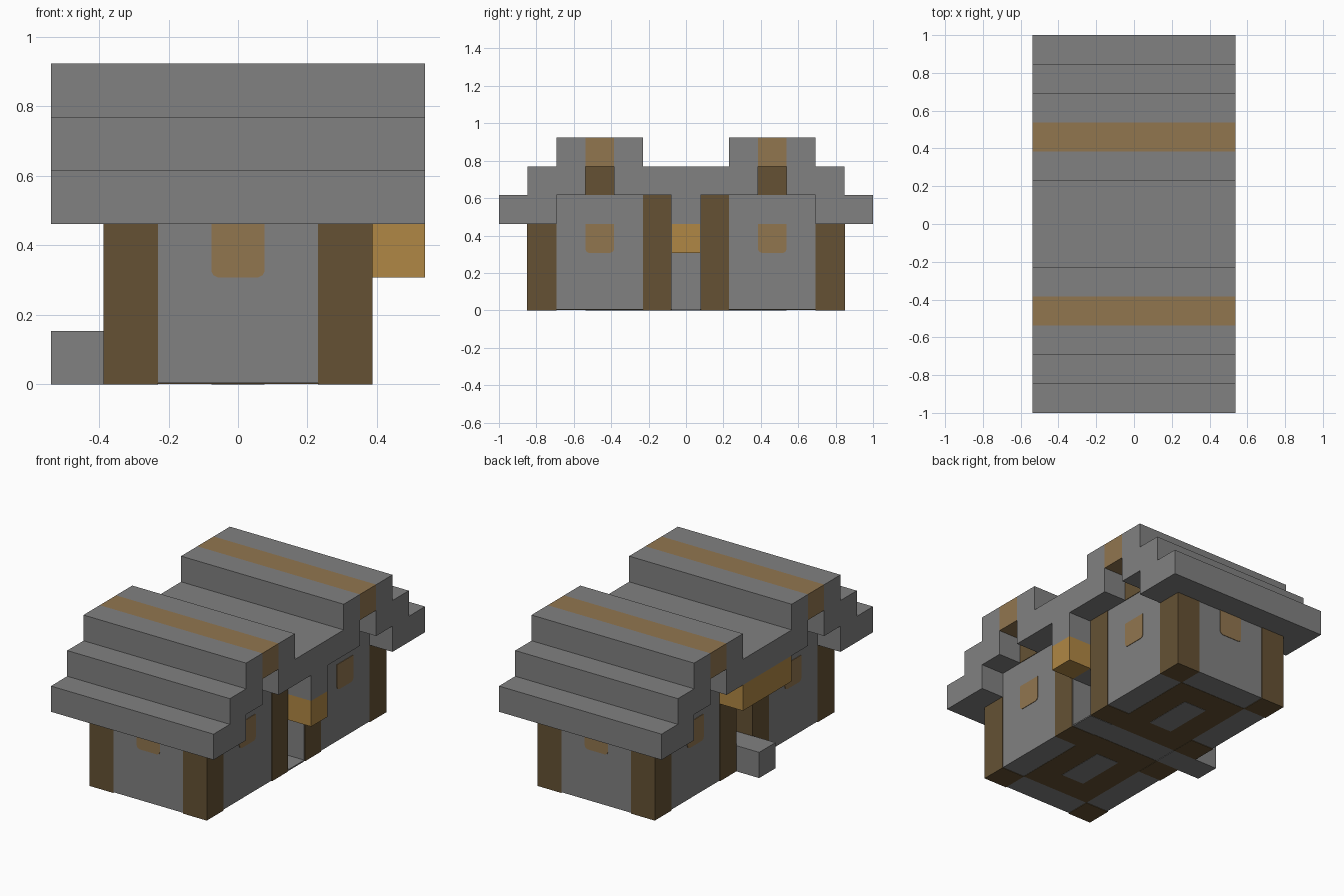
import bpy
import bmesh

old = bpy.data.objects.get("Cube")
if old:
    bpy.data.objects.remove(old, do_unlink=True)

U = 2 / 13      # one building block
E = 0.02        # proud offset of inlaid parts, in blocks


def material(name, rgb):
    m = bpy.data.materials.new(name)
    m.use_nodes = True
    m.diffuse_color = (*rgb, 1)
    m.node_tree.nodes["Principled BSDF"].inputs["Base Color"].default_value = (*rgb, 1)
    return m


stone = material("grey stone", (0.22, 0.22, 0.22))
timber = material("dark timber", (0.13, 0.083, 0.034))
tan = material("tan inlay", (0.285, 0.18, 0.078))
amber = material("amber wood", (0.435, 0.245, 0.058))


def prism(name, outline, lo, hi, mat, axis="X", mirror=False):
    """Extrude an outline of (side, height) points along x or y."""
    def place(s, z, d):
        return (d * U, s * U, z * U) if axis == "X" else (s * U, d * U, z * U)
    bm = bmesh.new()
    base = bm.faces.new([bm.verts.new(place(s, z, lo)) for s, z in outline])
    ext = bmesh.ops.extrude_face_region(bm, geom=[base])
    top = [g for g in ext["geom"] if isinstance(g, bmesh.types.BMVert)]
    shift = (hi - lo) * U
    bmesh.ops.translate(bm, verts=top, vec=(shift, 0, 0) if axis == "X" else (0, shift, 0))
    bmesh.ops.recalc_face_normals(bm, faces=bm.faces)
    me = bpy.data.meshes.new(name)
    bm.to_mesh(me)
    bm.free()
    me.materials.append(mat)
    ob = bpy.data.objects.new(name, me)
    bpy.context.scene.collection.objects.link(ob)
    if mirror:
        mod = ob.modifiers.new("mirror", "MIRROR")
        mod.use_axis = (False, True, False)
    return ob


def box(name, x, y, z, mat, mirror=False):
    outline = [(y[0], z[0]), (y[1], z[0]), (y[1], z[1]), (y[0], z[1])]
    return prism(name, outline, x[0], x[1], mat, "X", mirror)


# Stone walls with stepped gables, one half on each side of the passage
prism("stone_walls",
      [(.5, E), (5.5, E), (5.5, 3), (4.5, 3), (4.5, 4), (3.5, 4), (3.5, 5),
       (2.5, 5), (2.5, 4), (.5, 4)], -2.5, 2.5, stone, mirror=True)

# Passage core, lintels, sill and doorstep
box("passage_core", (-1.5, 1.5), (-.5, .5), (E, 4), stone)
box("rear_lintel", (1.5, 2.5), (-.5, .5), (2, 4), stone)
box("door_lintel", (-2.5, -1.5), (-.5, .5), (3, 4), stone)
box("door_sill_and_step", (-3.5, -1.5), (-.5, .5), (0, 1), stone)
box("rear_threshold", (1.5, 2.5), (-.5, .5), (0, .05), stone)

# Timber posts at corners, beside the openings, and in the gables
for side, label in ((1, "left"), (-1, "right")):
    xs = sorted((side * 1.5, side * (2.5 + E)))
    box(label + "_corner_posts", xs, (4.5, 5.5 + E), (0, 3), timber, True)
    box(label + "_door_posts", xs, (.5 + E * side, 1.5), (0, 4), timber, True)
    box(label + "_gable_posts", xs, (2.5, 3.5), (4, 5), timber, True)

# Timber floor with a stone panel in the middle, seen from below
box("timber_floor", (-1.5, 1.5), (.5, 4.5), (E / 2, .1), timber, True)
box("floor_panel", (-.5, .5), (1.5, 3.5), (0, .1), stone, True)

# Stepped stone roof
prism("outer_roof_steps",
      [(4.5, 3), (6.5, 3), (6.5, 4), (5.5, 4), (5.5, 5), (4.5, 5), (4.5, 6),
       (3.5, 6), (3.5, 4), (4.5, 4)], -3.5, 3.5, stone, mirror=True)
prism("roof_valley",
      [(-2.5, 4), (2.5, 4), (2.5, 6), (1.5, 6), (1.5, 5), (-1.5, 5), (-1.5, 6),
       (-2.5, 6)], -3.5, 3.5, stone)
box("ridge_stripes", (-3.5, 3.5), (2.5, 3.5), (5, 6), tan, True)

# Blocks under the valley eaves: stone bracket, amber box, amber awning
box("valley_bracket", (2.5, 3.5), (-.5, .5), (3, 4), stone)
box("amber_box", (2.5, 3.5), (-.5, .5), (2, 3), amber)
box("door_awning", (-3.5, -2.5), (-1.5, 1.5), (3, 4), amber)


# Windows with softened lower corners
def window_outline(c):
    return [(c - .5, 3), (c - .5, 2.12), (c - .46, 2.04), (c - .38, 2),
            (c + .38, 2), (c + .46, 2.04), (c + .5, 2.12), (c + .5, 3)]


prism("end_windows", window_outline(0), 5.5, 5.5 + E, tan, "Y", True)
for side, label in ((1, "left"), (-1, "right")):
    prism(label + "_windows", window_outline(3), side * 2.5, side * (2.5 + E), tan, "X", True)
